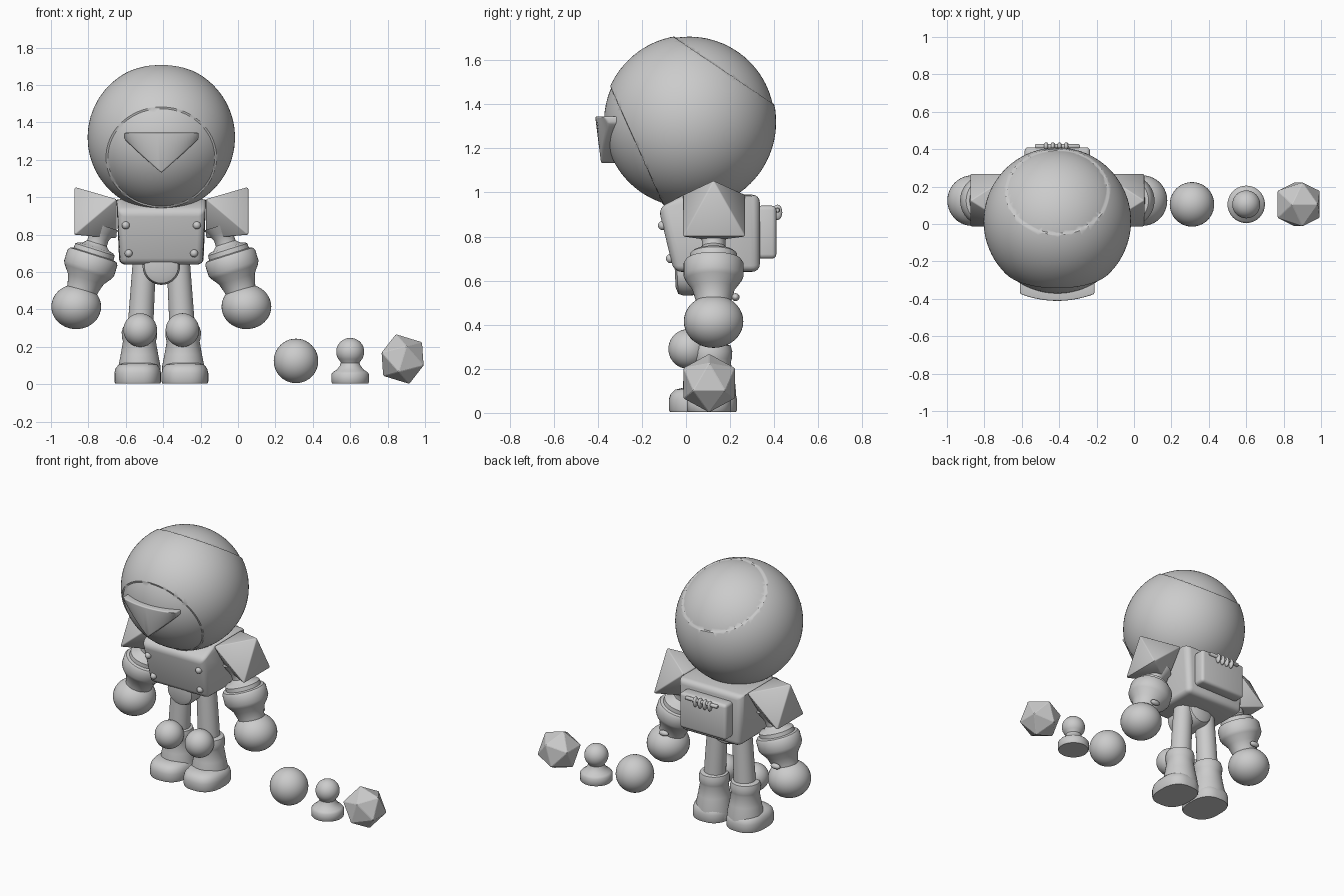
import bpy, bmesh, math
from mathutils import Vector, Matrix

if "Cube" in bpy.data.objects:
    bpy.data.objects.remove(bpy.data.objects["Cube"])

CX = -0.41  # figure's symmetry plane
grey = bpy.data.materials.new("plain_grey")
grey.diffuse_color = (0.6, 0.6, 0.6, 1)
grey.use_nodes = True
grey.node_tree.nodes["Principled BSDF"].inputs["Base Color"].default_value = grey.diffuse_color


def finish(name, bm, smooth=True, bevel=0, segments=3):
    bmesh.ops.recalc_face_normals(bm, faces=bm.faces[:])
    me = bpy.data.meshes.new(name)
    bm.to_mesh(me)
    bm.free()
    me.materials.append(grey)
    ob = bpy.data.objects.new(name, me)
    bpy.context.collection.objects.link(ob)
    bpy.ops.object.select_all(action='DESELECT')
    bpy.context.view_layer.objects.active = ob
    ob.select_set(True)
    if bevel:
        m = ob.modifiers.new("round", 'BEVEL')
        m.width, m.segments, m.limit_method = bevel, segments, 'ANGLE'
        bpy.ops.object.modifier_apply(modifier="round")
    if smooth:
        bpy.ops.object.shade_smooth_by_angle(angle=math.radians(40))
    return ob


def ball(name, c, r, seg=40):
    bm = bmesh.new()
    bmesh.ops.create_uvsphere(bm, u_segments=seg, v_segments=seg // 2, radius=1,
                              matrix=Matrix.LocRotScale(Vector(c), None, Vector(r)))
    return finish(name, bm)


def lathe(name, start, direction, profile, seg=40, flat=(1, 1)):
    """Revolve (radius, distance) pairs about an axis."""
    bm = bmesh.new()
    rings = [[bm.verts.new((r * flat[0] * math.cos(a), r * flat[1] * math.sin(a), s))
              for a in (2 * math.pi * k / seg for k in range(seg))] for r, s in profile]
    for a, b in zip(rings, rings[1:]):
        for k in range(seg):
            bm.faces.new((a[k], a[(k + 1) % seg], b[(k + 1) % seg], b[k]))
    bm.faces.new(rings[0][::-1])
    bm.faces.new(rings[-1])
    q = Vector((0, 0, 1)).rotation_difference(Vector(direction))
    bm.transform(Matrix.Translation(start) @ q.to_matrix().to_4x4())
    return finish(name, bm)


def hull(name, pts, **kw):
    bm = bmesh.new()
    for p in pts:
        bm.verts.new(p)
    bmesh.ops.convex_hull(bm, input=bm.verts[:])
    bmesh.ops.dissolve_limit(bm, angle_limit=0.01, verts=bm.verts[:], edges=bm.edges[:])
    return finish(name, bm, **kw)


# head: sphere with a recessed face disc and a recessed crown disc
bm = bmesh.new()
bmesh.ops.create_icosphere(bm, subdivisions=5, radius=0.394)
for n, d in ((Vector((0, 0.56, 0.83)).normalized(), 0.28), (Vector((0, -0.91, -0.41)).normalized(), 0.26)):
    for off in (0, 0.006):
        bmesh.ops.bisect_plane(bm, geom=bm.verts[:] + bm.edges[:] + bm.faces[:], plane_co=n * (d + off), plane_no=n)
    for v in bm.verts:
        if v.co.dot(n) > d + 0.004:
            v.co *= 0.982
bmesh.ops.translate(bm, verts=bm.verts[:], vec=(CX, 0.015, 1.32))
finish("head", bm)

# triangular mouth plate, curved around the face
bm = bmesh.new()
N = 24
cols = []
for k in range(N + 1):
    u = -1 + 2 * k / N
    x = 0.2 * u
    low = 1.345 - 0.03 - 0.185 * (1 - abs(u)) ** 0.95
    bulge = 0.035 * u * u
    cols.append([bm.verts.new((CX + x, y, z)) for y, z in
                 ((-0.412 + bulge, 1.345), (-0.385 + bulge, low), (-0.32 + bulge, low), (-0.32 + bulge, 1.345))])
for a, b in zip(cols, cols[1:]):
    for k in range(4):
        bm.faces.new((a[k], a[(k + 1) % 4], b[(k + 1) % 4], b[k]))
bm.faces.new(cols[0])
bm.faces.new(cols[-1])
finish("mouth_plate", bm, bevel=0.008)

# torso, leaning forward at the chest
hull("torso", [(CX + s * w, y, z) for s in (-1, 1) for w, y, z in
               ((0.235, -0.125, 0.93), (0.22, -0.055, 0.64), (0.24, 0.335, 0.99), (0.225, 0.335, 0.64),
                (0.235, -0.01, 0.99))], bevel=0.035, segments=4)
lathe("pelvis", (CX, -0.045, 0.63), (0, 1, 0.05),
      [(0.06, -0.005), (0.09, 0.005), (0.1, 0.03), (0.1, 0.2), (0.085, 0.23), (0.05, 0.245)])

# backpack with a handle and finger rings
hull("backpack", [(CX + s * 0.175, y, z) for s in (-1, 1) for y in (0.32, 0.41) for z in (0.70, 0.94)], bevel=0.02)
lathe("handle_bar", (CX - 0.12, 0.415, 0.92), (1, 0, 0), [(0.008, 0), (0.012, 0.005), (0.012, 0.235), (0.008, 0.24)], 16)
for k in range(4):
    ball("finger_ring", (CX - 0.06 + 0.036 * k, 0.415, 0.91), (0.014, 0.022, 0.035), 16)

for s in (-1, 1):
    X = lambda d: CX + s * d
    # chest rivets
    ball("rivet", (X(0.19), -0.106, 0.85), (0.021,) * 3, 20)
    ball("rivet", (X(0.175), -0.07, 0.70), (0.021,) * 3, 20)
    # shoulder octahedron
    hull("shoulder", [(X(0.465), 0.125, 1.055), (X(0.465), -0.015, 0.80), (X(0.465), 0.27, 0.80),
                      (X(0.24), 0.125, 0.78), (X(0.24), -0.015, 0.99), (X(0.24), 0.27, 0.99)],
         bevel=0.006, segments=2)
    # arm, cuff and hand
    lathe("arm", (X(0.32), 0.125, 0.83), (s * 0.3, 0, -0.95),
          [(0.09, -0.02), (0.07, 0.02), (0.055, 0.05), (0.055, 0.08), (0.075, 0.1), (0.098, 0.105),
           (0.11, 0.115), (0.112, 0.14), (0.13, 0.145), (0.14, 0.16), (0.14, 0.22), (0.13, 0.24),
           (0.1, 0.28), (0.085, 0.33), (0.08, 0.38)], flat=(1, 0.97))
    ball("hand", (X(0.455), 0.125, 0.415), (0.133, 0.135, 0.12))
    ball("wrist_stud", (X(0.42), 0.225, 0.525), (0.035, 0.018, 0.018), 16)
    # leg, knee and boot
    lathe("leg", (X(0.118), 0.115, 0.2), (-s * 0.06, 0, 1), [(0.07, 0), (0.065, 0.3), (0.062, 0.46)], 32)
    ball("knee", (X(0.113), 0.01, 0.29), (0.09,) * 3)
    lathe("boot_shaft", (X(0.117), 0.115, 0.03), (0, 0, 1),
          [(0.115, 0), (0.112, 0.07), (0.1, 0.13), (0.088, 0.2), (0.093, 0.215), (0.095, 0.25), (0.088, 0.275),
           (0.06, 0.285)])
    bm = bmesh.new()
    rows = ((0.97, 0.005), (1, 0.015), (1, 0.06), (0.95, 0.085), (0.82, 0.105), (0.55, 0.115))
    rings = []
    for f, z in rows:
        ring = []
        for k in range(40):
            a = 2 * math.pi * k / 40
            c, n = math.cos(a), math.sin(a)
            x = math.copysign(abs(c) ** 0.75, c) * 0.125 * f
            y = math.copysign(abs(n) ** 0.8, n) * 0.155 * f
            ring.append(bm.verts.new((X(0.126) + x, 0.077 + y, z)))
        rings.append(ring)
    for a, b in zip(rings, rings[1:]):
        for k in range(40):
            bm.faces.new((a[k], a[(k + 1) % 40], b[(k + 1) % 40], b[k]))
    bm.faces.new(rings[0])
    bm.faces.new(rings[-1])
    finish("foot", bm)

# loose ball, pawn and icosahedron
ball("loose_ball", (0.31, 0.105, 0.125), (0.119,) * 3)
lathe("pawn", (0.6, 0.105, 0), (0, 0, 1),
      [(0.096, 0.005), (0.1, 0.01), (0.1, 0.055), (0.09, 0.067), (0.072, 0.078), (0.055, 0.1), (0.05, 0.115)]
      + [(0.075 * math.cos(t), 0.174 + 0.074 * math.sin(t)) for t in [math.radians(-45 + 13 * k) for k in range(11)]])
P = (1 + 5 ** 0.5) / 2
rot = Matrix.Rotation(math.radians(17), 4, 'Y')
pts = []
for a in (-1, 1):
    for b in (-1, 1):
        pts += [Vector((0, a * P, b)), Vector((a, 0, b * P)), Vector((a * P, b, 0))]
hull("icosahedron", [rot @ p * 0.0725 + Vector((0.88, 0.105, 0.135)) for p in pts], bevel=0.003, segments=1, smooth=False)
